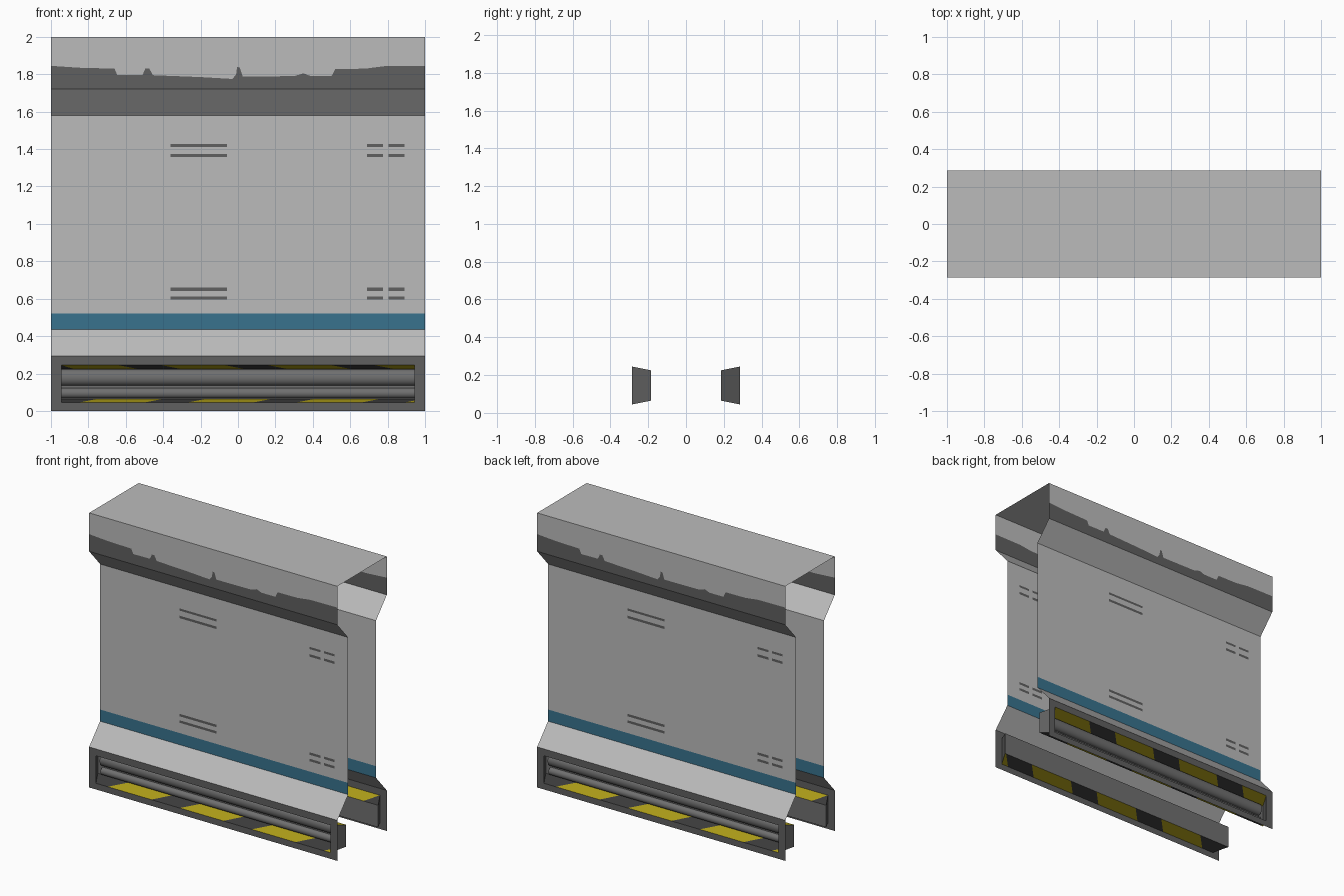
import bpy, bmesh, math
from mathutils import Matrix

if "Cube" in bpy.data.objects:
    bpy.data.objects.remove(bpy.data.objects["Cube"])


def mat(name, rgb):
    m = bpy.data.materials.new(name)
    m.diffuse_color = (*rgb, 1)
    m.use_nodes = True
    m.node_tree.nodes["Principled BSDF"].inputs["Base Color"].default_value = m.diffuse_color
    return m


LIGHT = mat("light_grey_panel", (0.50, 0.50, 0.50))
DARK = mat("dark_grey_metal", (0.115, 0.115, 0.115))
PIPE = mat("pipe_grey", (0.16, 0.16, 0.16))
BLUE = mat("blue_stripe", (0.04, 0.17, 0.27))
YELLOW = mat("hazard_yellow", (0.46, 0.37, 0.01))
BLACK = mat("hazard_dark", (0.05, 0.05, 0.05))

OUT, WALL, DEEP = -0.285, -0.16, -0.185    # depths of ledge, wall and recess back
HX, HZ0, HZ1 = 0.945, 0.045, 0.245         # recess opening
BZ0, BZ1 = 0.065, 0.225                    # recess back edge heights


def build(name, polys, mats, smooth=False):
    """Make one front object and its half-turned twin at the back."""
    for side, ang in (("front", 0), ("back", math.pi)):
        bm = bmesh.new()
        cache = {}
        for pts, mi in polys:
            vs = []
            for p in pts:
                key = tuple(round(c, 5) for c in p)
                if key not in cache:
                    cache[key] = bm.verts.new(p)
                if cache[key] not in vs:
                    vs.append(cache[key])
            if len(vs) > 2:
                f = bm.faces.new(vs)
                f.material_index = mi
                f.smooth = smooth
        bmesh.ops.transform(bm, matrix=Matrix.Rotation(ang, 4, 'Z'), verts=bm.verts)
        me = bpy.data.meshes.new(side + "_" + name)
        bm.to_mesh(me)
        bm.free()
        for m in mats:
            me.materials.append(m)
        bpy.context.collection.objects.link(bpy.data.objects.new(side + "_" + name, me))


def grid(xs, prof, rule=lambda x, z: 0):
    """Sheet over x cuts and a (y, z) profile; rule gives material or None to skip."""
    out = []
    for (y0, z0), (y1, z1) in zip(prof, prof[1:]):
        for a, b in zip(xs, xs[1:]):
            mi = rule((a + b) / 2, (z0 + z1) / 2)
            if mi is not None:
                out.append(([(a, y0, z0), (b, y0, z0), (b, y1, z1), (a, y1, z1)], mi))
    return out


# main wall with blue stripe and dark slots
slot_x = [(-0.36, -0.06), (0.69, 0.775), (0.805, 0.89)]
slot_z = [(0.595, 0.613), (0.642, 0.660), (1.357, 1.375), (1.412, 1.428)]


def wall_rule(x, z):
    if z < 0.52:
        return 1
    inside = any(a < x < b for a, b in slot_x) and any(a < z < b for a, b in slot_z)
    return 2 if inside else 0


xs = [-1] + [v for s in slot_x for v in s] + [1]
zs = [0.435, 0.52] + [v for s in slot_z for v in s] + [1.58]
build("wall_panel", grid(xs, [(WALL, z) for z in zs], wall_rule), [LIGHT, BLUE, DARK])

# sloped transitions
build("lower_slope", grid([-1, 1], [(OUT, 0.295), (WALL, 0.435)]), [LIGHT])
build("upper_slope", grid([-1, 1], [(WALL, 1.58), (OUT, 1.72)]), [LIGHT])

# upper ledge with ragged dark lower band
rag = [(-1, 1.845), (-0.85, 1.835), (-0.66, 1.83), (-0.645, 1.795), (-0.51, 1.797),
       (-0.495, 1.832), (-0.475, 1.832), (-0.455, 1.795), (-0.2, 1.785), (-0.03, 1.775),
       (-0.01, 1.80), (-0.005, 1.84), (0.01, 1.835), (0.025, 1.788), (0.3, 1.79),
       (0.35, 1.805), (0.39, 1.79), (0.5, 1.79), (0.52, 1.828), (0.68, 1.83),
       (0.78, 1.843), (1, 1.845)]
ledge = []
for (a, za), (b, zb) in zip(rag, rag[1:]):
    ledge.append(([(a, OUT, 1.72), (b, OUT, 1.72), (b, OUT, zb), (a, OUT, za)], 1))
    ledge.append(([(a, OUT, za), (b, OUT, zb), (b, OUT, 2), (a, OUT, 2)], 0))
build("upper_ledge", ledge, [LIGHT, DARK])

# top cover, one half for each side
build("top_cover", grid([-1, 1], [(OUT, 2), (0, 2)]), [LIGHT])

# base frame around the recess
build("base_frame", grid([-1, -HX, HX, 1], [(OUT, z) for z in (0, HZ0, HZ1, 0.295)],
      lambda x, z: None if abs(x) < HX and HZ0 < z < HZ1 else 0), [DARK])


# recess floor and ceiling with slanted hazard stripes
def stripes(start, length, pitch, slant):
    cuts = [-9]
    for k in range(4):
        cuts += [start + pitch * k, start + pitch * k + length]
    cuts.append(9)
    res = []
    for i, (a, b) in enumerate(zip(cuts, cuts[1:])):
        lim = lambda v, m: max(-m, min(m, v))
        res.append((lim(a, HX), lim(b, HX), lim(a + slant, 1), lim(b + slant, 1), i % 2))
    return res


floor = [([(a, OUT, HZ0), (b, OUT, HZ0), (d, DEEP, BZ0), (c, DEEP, BZ0)], m)
         for a, b, c, d, m in stripes(-0.85, 0.35, 0.58, 0.1)]
ceil = [([(c, DEEP, BZ1), (d, DEEP, BZ1), (b, OUT, HZ1), (a, OUT, HZ1)], m)
        for a, b, c, d, m in stripes(-0.98, 0.34, 0.57, 0.1)]
build("recess_floor", floor, [BLACK, YELLOW])
build("recess_ceiling", ceil, [BLACK, YELLOW])

# recess end walls and back plate
ends = []
for s in (-1, 1):
    q = [(s * HX, OUT, HZ0), (s * HX, OUT, HZ1), (s, DEEP, BZ1), (s, DEEP, BZ0)]
    ends.append((q if s > 0 else q[::-1], 0))
build("recess_ends", ends, [DARK])
build("recess_back", grid([-1, 1], [(DEEP, BZ0), (DEEP, BZ1)]), [PIPE])


# two half-round pipes lying along the recess back
def pipe(name, z0, z1, depth):
    c, r = (z0 + z1) / 2, (z1 - z0) / 2
    prof = []
    for i in range(13):
        t = -math.pi / 2 + math.pi * i / 12
        prof.append((DEEP - 0.002 - depth * math.cos(t), c + r * math.sin(t)))
    build(name, grid([-0.96, 0.96], prof), [PIPE], True)


pipe("upper_pipe", 0.135, 0.222, 0.035)
pipe("lower_pipe", 0.068, 0.122, 0.025)
